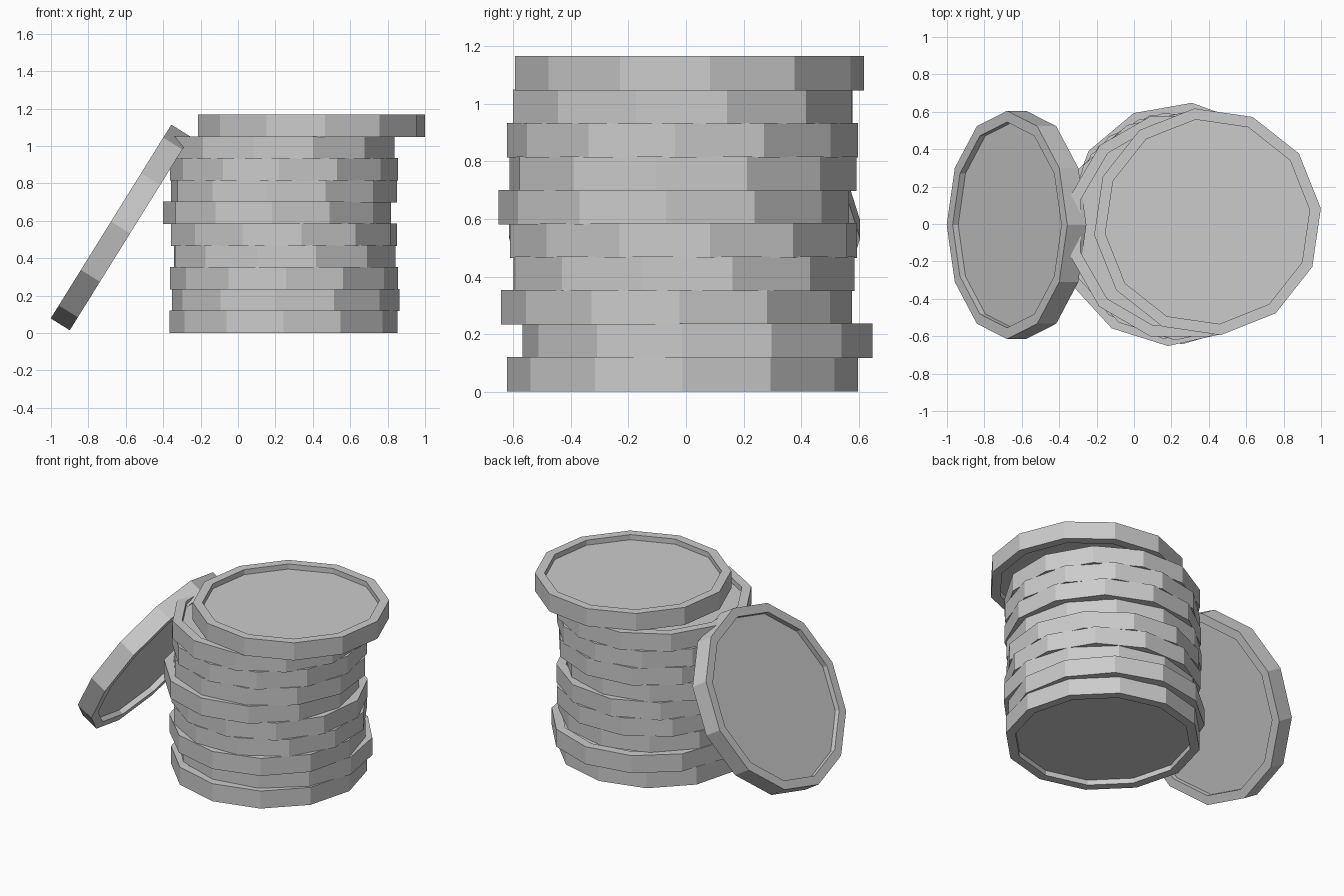
import bpy, bmesh
from math import cos, sin, tau, radians

if "Cube" in bpy.data.objects:
    bpy.data.objects.remove(bpy.data.objects["Cube"])

SIDES, R, RIM, T, DEPTH = 12, 0.61, 0.55, 0.12, 0.035


def coin(name, loc, spin=0.0, lean=0.0):
    """Twelve-sided disc with a raised rim and a sunken face on both sides."""
    h = T / 2
    profile = [(RIM, -h + DEPTH), (RIM, -h), (R, -h), (R, h), (RIM, h), (RIM, h - DEPTH)]
    bm = bmesh.new()
    rings = []
    for r, z in profile:
        rings.append([bm.verts.new((r * cos(tau * i / SIDES + spin),
                                    r * sin(tau * i / SIDES + spin), z))
                      for i in range(SIDES)])
    for a, b in zip(rings, rings[1:]):
        for i in range(SIDES):
            j = (i + 1) % SIDES
            bm.faces.new((a[i], a[j], b[j], b[i]))
    bm.faces.new(rings[0][::-1])
    bm.faces.new(rings[-1])
    bmesh.ops.recalc_face_normals(bm, faces=bm.faces[:])
    mesh = bpy.data.meshes.new(name)
    bm.to_mesh(mesh)
    bm.free()
    ob = bpy.data.objects.new(name, mesh)
    ob.location = loc
    ob.rotation_euler = (0, lean, 0)
    bpy.context.collection.objects.link(ob)
    return ob


# Stack, bottom to top: x, y, spin in degrees
stack = [
    (0.243, -0.012, 0), (0.256, 0.04, -5), (0.246, -0.033, 1),
    (0.25, -0.007, 16), (0.246, -0.009, 8.7), (0.208, -0.043, -2.5),
    (0.246, -0.01, -8.7), (0.246, -0.012, -2.4), (0.247, -0.012, 14.7),
    (0.393, 0.012, 6.7),
]
step = 0.1163
for n, (x, y, spin) in enumerate(stack):
    coin(f"stacked_coin_{n + 1:02d}", (x, y, T / 2 + n * step), radians(spin))

# Coin leaning against the stack
coin("leaning_coin", (-0.628, -0.005, 0.564), 0, radians(-58.1))
